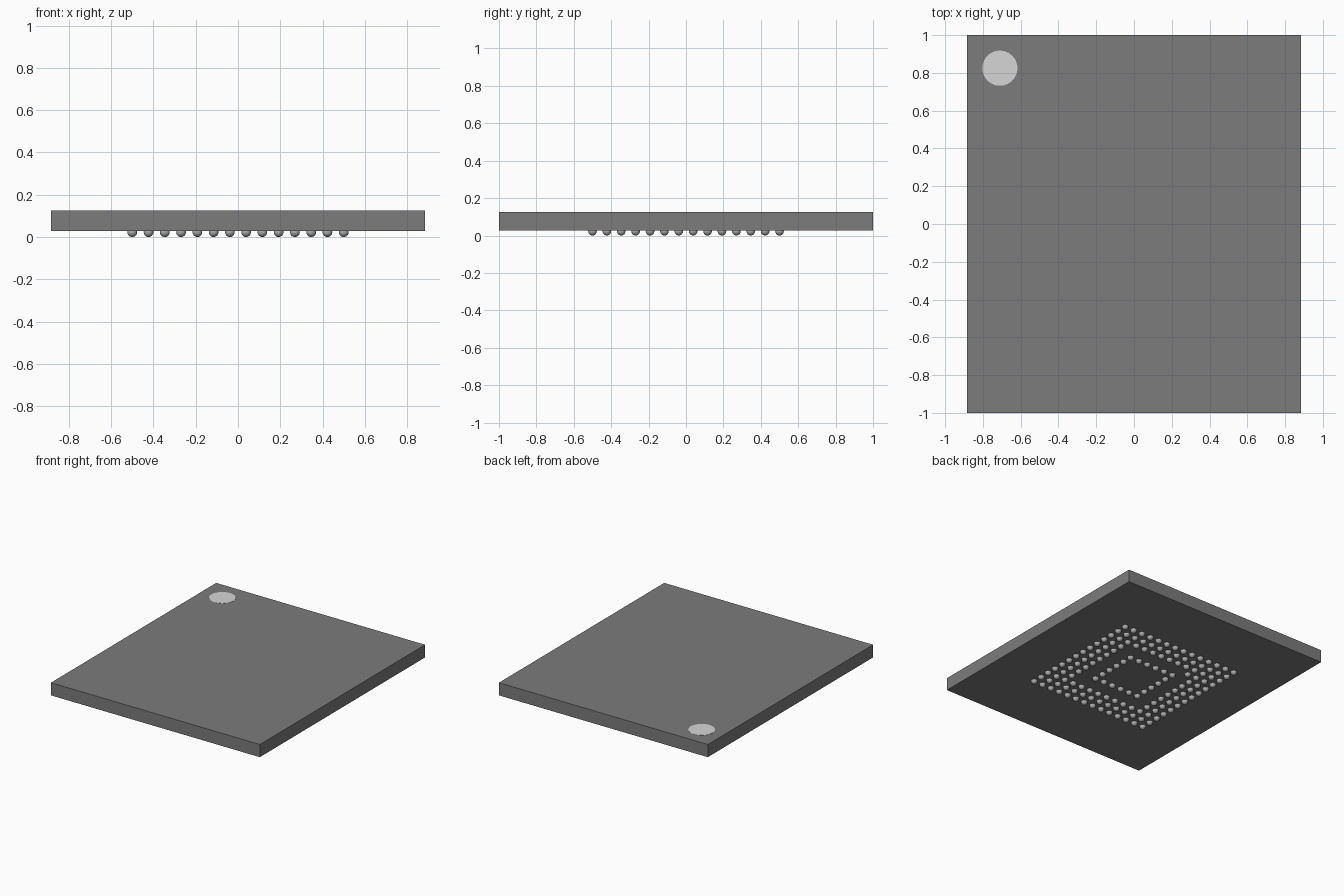
import bpy
import bmesh
from mathutils import Matrix

cube = bpy.data.objects.get("Cube")
if cube:
    bpy.data.objects.remove(cube, do_unlink=True)

WIDTH, LENGTH = 1.77, 2.0
BOTTOM, TOP = 0.028, 0.125
PITCH, COUNT, BALL_RADIUS = 1 / 13, 14, 0.023


def material(name, value):
    mat = bpy.data.materials.new(name)
    mat.use_nodes = True
    colour = (value, value, value, 1)
    mat.diffuse_color = colour
    mat.node_tree.nodes["Principled BSDF"].inputs["Base Color"].default_value = colour
    return mat


def make_object(name, bm, mat):
    mesh = bpy.data.meshes.new(name)
    bm.to_mesh(mesh)
    bm.free()
    mesh.materials.append(mat)
    obj = bpy.data.objects.new(name, mesh)
    bpy.context.collection.objects.link(obj)
    return obj


dark_grey = material("dark grey", 0.2)
light_grey = material("light grey", 0.67)
solder_grey = material("solder grey", 0.42)

# Flat package body
bm = bmesh.new()
place = Matrix.Translation((0, 0, (BOTTOM + TOP) / 2))
bmesh.ops.create_cube(bm, size=1, matrix=place @ Matrix.Diagonal((WIDTH, LENGTH, TOP - BOTTOM, 1)))
make_object("package_body", bm, dark_grey)

# Round corner marker, a thin plate on the top face
bm = bmesh.new()
bmesh.ops.create_cone(bm, cap_ends=True, segments=48, radius1=0.093, radius2=0.093,
                      depth=0.002, matrix=Matrix.Translation((-0.71, 0.825, TOP)))
make_object("corner_marker", bm, light_grey)


# Ball layout: three outer rings, one inner ring and a single index ball
def has_ball(col, row):
    ring = min(col, row, COUNT - 1 - col, COUNT - 1 - row)
    return ring in (0, 1, 2, 4) or (col, row) == (3, 3)


# Solder balls, counted from the marker corner
bm = bmesh.new()
middle = (COUNT - 1) / 2
for col in range(COUNT):
    for row in range(COUNT):
        if has_ball(col, row):
            spot = ((col - middle) * PITCH, (middle - row) * PITCH, BALL_RADIUS)
            bmesh.ops.create_uvsphere(bm, u_segments=20, v_segments=12, radius=BALL_RADIUS,
                                      matrix=Matrix.Translation(spot))
for face in bm.faces:
    face.smooth = True
make_object("solder_balls", bm, solder_grey)
